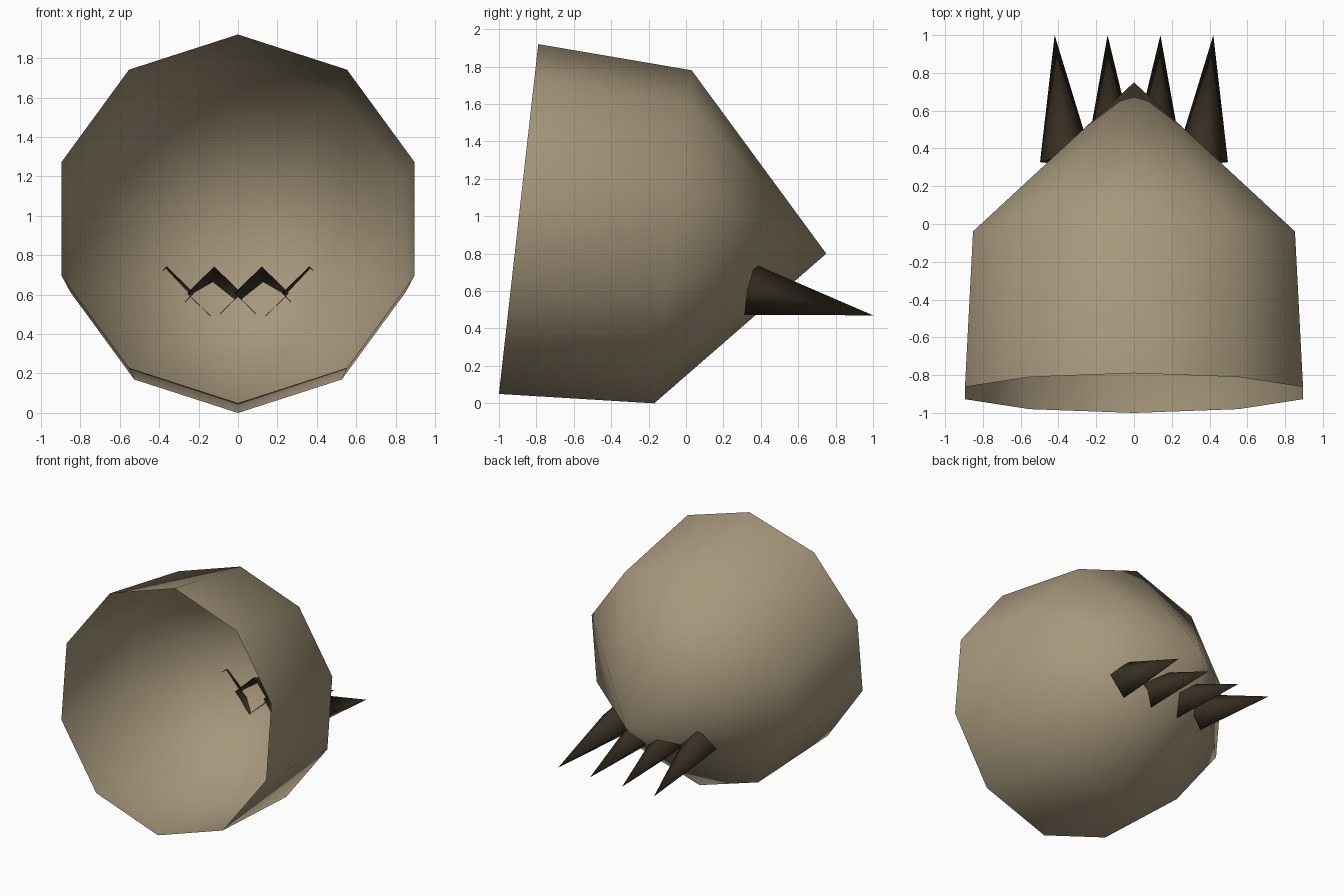
import bpy, bmesh
from math import sin, cos, tau
from mathutils import Vector

cube = bpy.data.objects.get("Cube")
if cube:
    bpy.data.objects.remove(cube)


def make_material(name, rgb):
    mat = bpy.data.materials.new(name)
    mat.use_nodes = True
    mat.diffuse_color = (*rgb, 1)
    mat.node_tree.nodes["Principled BSDF"].inputs["Base Color"].default_value = (*rgb, 1)
    return mat


def open_shell(name, rings, tip, sides, mat):
    """Smooth open shell: rings of (centre, radius) around one axis, closed by a pointed tip."""
    tip = Vector(tip)
    axis = (tip - Vector(rings[0][0])).normalized()
    side = axis.cross(Vector((0, 0, 1))).normalized()
    up = side.cross(axis)
    bm = bmesh.new()
    loops = []
    for centre, radius in rings:
        angles = [tau * i / sides for i in range(sides)]
        loops.append([bm.verts.new(Vector(centre) + radius * (cos(a) * up + sin(a) * side))
                      for a in angles])
    point = bm.verts.new(tip)
    for i in range(sides):
        j = (i + 1) % sides
        for a, b in zip(loops, loops[1:]):
            bm.faces.new((a[i], a[j], b[j], b[i]))
        bm.faces.new((loops[-1][i], loops[-1][j], point))
    # Make every face look away from the axis
    base = Vector(rings[0][0])
    for f in bm.faces:
        f.normal_update()
        offset = f.calc_center_median() - base
        if f.normal.dot(offset - axis * offset.dot(axis)) < 0:
            f.normal_flip()
        f.smooth = True
    mesh = bpy.data.meshes.new(name)
    bm.to_mesh(mesh)
    bm.free()
    mesh.materials.append(mat)
    obj = bpy.data.objects.new(name, mesh)
    bpy.context.collection.objects.link(obj)
    return obj


tan = make_material("tan", (0.38, 0.31, 0.2))
dark_brown = make_material("dark brown", (0.04, 0.028, 0.017))

# Hollow ten-sided cup with a pointed back
open_shell("cup", [((0, -0.895, 0.985), 0.941), ((0, -0.07, 0.89), 0.896)],
           (0, 0.75, 0.8), 10, tan)

# Row of four hollow four-sided spikes, fanned slightly outwards
for sign, side_name in ((1, "left"), (-1, "right")):
    for place, base_x, tip_x in (("inner", 0.12, 0.14), ("outer", 0.36, 0.42)):
        open_shell(f"{place}_{side_name}_spike", [((sign * base_x, 0.34, 0.608), 0.138)],
                   (sign * tip_x, 1, 0.47), 4, dark_brown)
